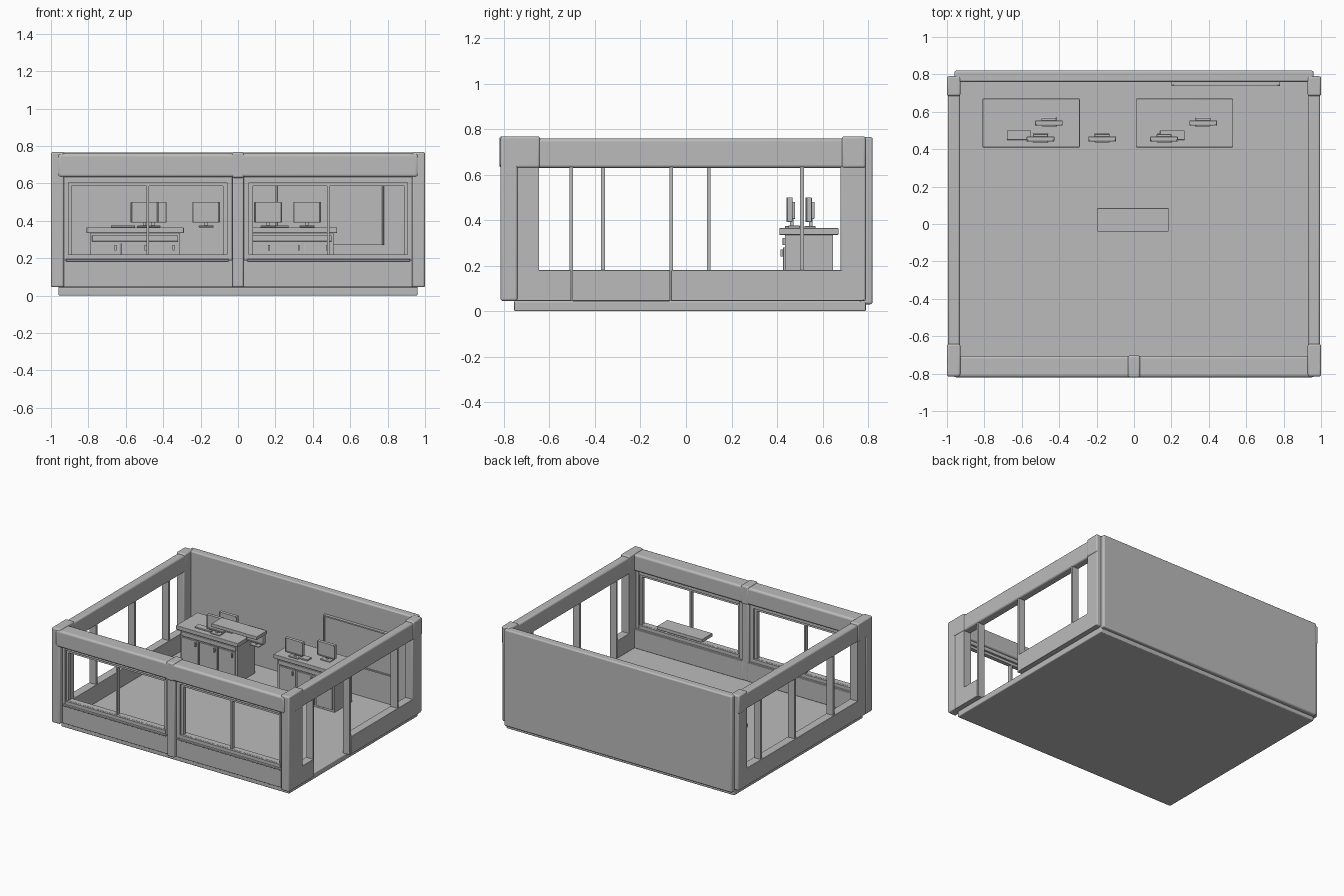
import bpy

old = bpy.data.objects.get("Cube")
if old:
    bpy.data.objects.remove(old, do_unlink=True)

grey = bpy.data.materials.new("plain_grey")
grey.use_nodes = True
grey.diffuse_color = (0.5, 0.5, 0.5, 1)
grey.node_tree.nodes["Principled BSDF"].inputs["Base Color"].default_value = (0.5, 0.5, 0.5, 1)
parts = []


def box(name, x, y, z, bevel=0.0):
    """Box from its (min, max) range on each axis, with rounded edges if wanted."""
    corners = [(a, b, c) for a in x for b in y for c in z]
    faces = [(0, 1, 3, 2), (4, 6, 7, 5), (0, 4, 5, 1), (2, 3, 7, 6), (0, 2, 6, 4), (1, 5, 7, 3)]
    mesh = bpy.data.meshes.new(name)
    mesh.from_pydata(corners, [], faces)
    mesh.materials.append(grey)
    ob = bpy.data.objects.new(name, mesh)
    bpy.context.collection.objects.link(ob)
    if bevel:
        mod = ob.modifiers.new("rounded_edges", "BEVEL")
        mod.width = bevel
        mod.segments = 3
    parts.append(ob)
    return ob


def frame(name, x, y, z, w):
    """Rectangular frame of bar width w in the xz plane."""
    for side, xs in (("left", (x[0], x[0] + w)), ("right", (x[1] - w, x[1]))):
        box(f"{name}_{side}", xs, y, z, 0.003)
    inner = (x[0] + w, x[1] - w)
    for side, zs in (("bottom", (z[0], z[0] + w)), ("top", (z[1] - w, z[1]))):
        box(f"{name}_{side}", inner, y, zs)


def span(s, a, b):
    """Range from a to b, mirrored when s is -1."""
    return tuple(sorted((s * a, s * b)))


# Floor slab and solid back wall
box("floor_slab", (-0.96, 0.96), (-0.755, 0.79), (0, 0.045), 0.006)
box("back_wall", (-0.96, 0.96), (0.76, 0.82), (0.03, 0.765), 0.01)

# Side walls: posts, top beam, mullions; the right-hand one has a doorway
sides = (
    ("left", 1, (-0.505, -0.065, 0.51), ((-0.775, -0.505), (-0.065, 0.78))),
    ("right", -1, (-0.365, 0.10, 0.51), ((-0.775, 0.78),)),
)
for label, s, mullions, sills in sides:
    wall = span(s, 0.93, 0.995)
    box(f"{label}_front_corner_post", span(s, 0.93, 1), (-0.815, -0.74), (0.045, 0.768), 0.01)
    box(f"{label}_front_inner_post", wall, (-0.76, -0.645), (0.05, 0.75))
    box(f"{label}_back_post", wall, (0.68, 0.79), (0.045, 0.75), 0.008)
    box(f"{label}_front_cap", span(s, 0.928, 1), (-0.81, -0.642), (0.63, 0.768), 0.01)
    box(f"{label}_back_cap", span(s, 0.928, 1), (0.685, 0.79), (0.63, 0.768), 0.01)
    box(f"{label}_top_beam", wall, (-0.70, 0.72), (0.63, 0.758), 0.012)
    for sill in sills:
        box(f"{label}_low_wall", wall, sill, (0.045, 0.18), 0.004)
    for y in mullions:
        low = 0.045 if s == 1 and y < 0 else 0.17
        box(f"{label}_mullion", span(s, 0.935, 0.99), (y - 0.008, y + 0.008), (low, 0.64))

# Front wall: beam, centre post, low walls and framed windows
box("front_top_beam", (-0.965, 0.965), (-0.82, -0.705), (0.633, 0.76), 0.015)
box("front_centre_post", (-0.03, 0.03), (-0.81, -0.71), (0.045, 0.64), 0.008)
box("front_centre_cap", (-0.032, 0.032), (-0.82, -0.703), (0.63, 0.768), 0.01)
for s in (-1, 1):
    box("front_low_wall", span(s, 0.02, 0.94), (-0.785, -0.71), (0.045, 0.19), 0.004)
    box("window_sill", span(s, 0.05, 0.92), (-0.80, -0.715), (0.183, 0.195), 0.003)
    frame("window_outer_frame", span(s, 0.03, 0.935), (-0.785, -0.725), (0.19, 0.636), 0.03)
    frame("window_inner_frame", span(s, 0.055, 0.915), (-0.77, -0.74), (0.195, 0.612), 0.026)
    box("window_mullion", span(s, 0.477, 0.49), (-0.77, -0.74), (0.21, 0.59))

# Desks with drawer strip, pedestal doors and keyboard
for left, key in ((-0.81, -0.68), (0.01, 0.14)):
    right = left + 0.52
    box("desk_top", (left, right), (0.41, 0.67), (0.335, 0.365), 0.004)
    box("desk_body", (left + 0.02, right - 0.02), (0.435, 0.645), (0.04, 0.337))
    box("drawer_strip", (left + 0.03, right - 0.03), (0.425, 0.437), (0.29, 0.322), 0.002)
    for a, b in ((0.035, 0.175), (0.185, 0.335), (0.345, 0.485)):
        box("desk_door", (left + a, left + b), (0.427, 0.437), (0.06, 0.28), 0.002)
        box("door_handle", (left + b - 0.025, left + b - 0.015), (0.415, 0.428), (0.24, 0.27))
    box("keyboard", (key, key + 0.13), (0.45, 0.50), (0.365, 0.376), 0.002)

# Monitors on stands
for x, y in ((-0.455, 0.545), (-0.50, 0.46), (-0.17, 0.46), (0.16, 0.46), (0.37, 0.545)):
    box("monitor_screen", (x - 0.074, x + 0.074), (y - 0.014, y + 0.008), (0.392, 0.5), 0.004)
    frame("monitor_bezel", (x - 0.074, x + 0.074), (y - 0.019, y - 0.013), (0.392, 0.5), 0.007)
    box("monitor_back", (x - 0.04, x + 0.04), (y + 0.005, y + 0.02), (0.405, 0.48), 0.004)
    box("monitor_stem", (x - 0.008, x + 0.008), (y - 0.004, y + 0.012), (0.37, 0.42))
    box("monitor_base", (x - 0.04, x + 0.04), (y - 0.025, y + 0.025), (0.365, 0.374), 0.003)

# Wall board with slim rim, and the hanging panel
box("wall_board", (0.2, 0.78), (0.745, 0.762), (0.27, 0.59))
frame("board_rim", (0.2, 0.78), (0.737, 0.747), (0.27, 0.59), 0.01)
box("hanging_panel", (-0.195, 0.185), (-0.04, 0.085), (0.69, 0.715), 0.002)

# Smooth the rounded edges
bpy.ops.object.select_all(action="DESELECT")
for ob in parts:
    ob.select_set(True)
bpy.context.view_layer.objects.active = parts[0]
bpy.ops.object.shade_smooth_by_angle()
